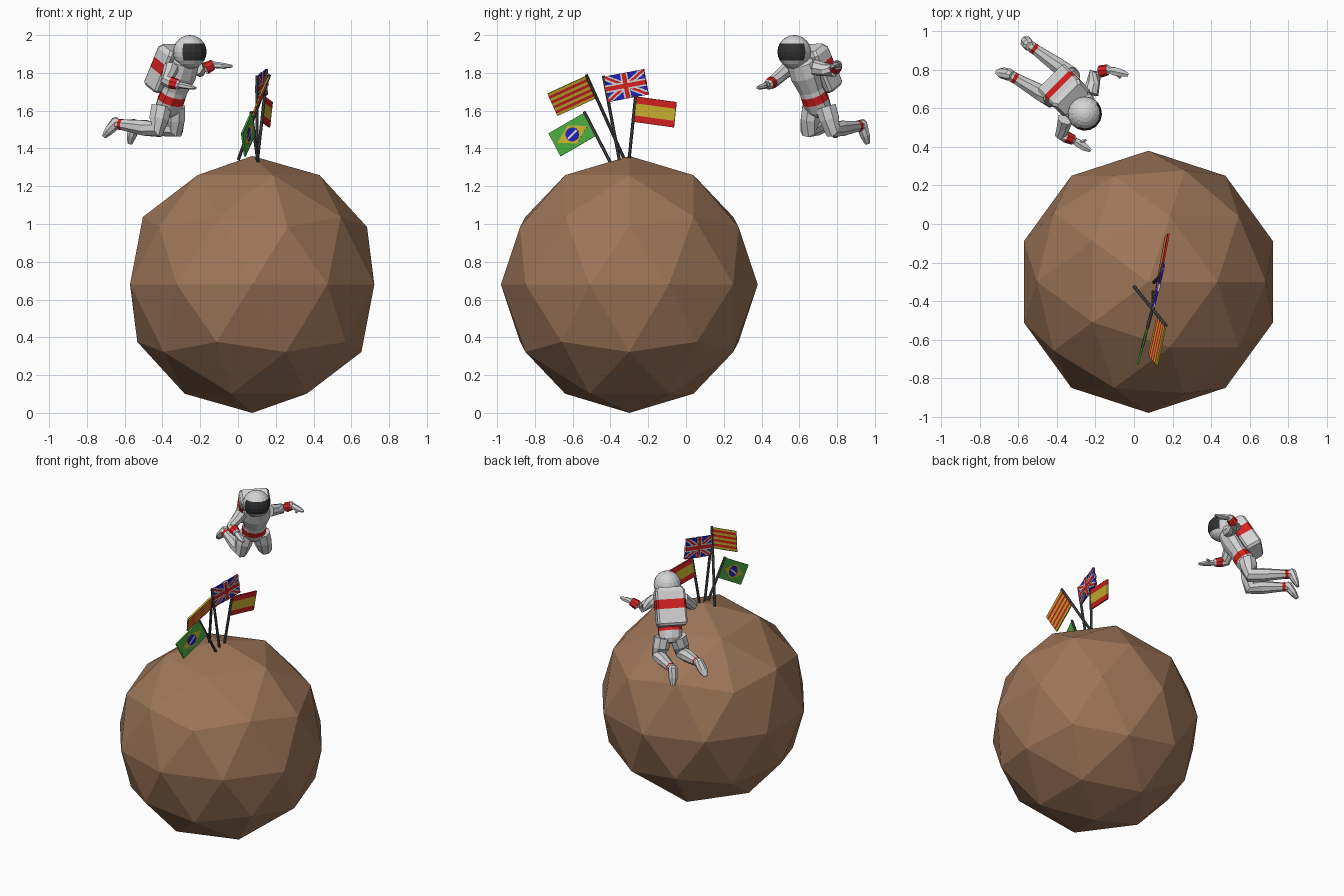
import bpy, bmesh, math
from mathutils import Vector as V, Matrix

if "Cube" in bpy.data.objects:
    bpy.data.objects.remove(bpy.data.objects["Cube"])

# ---------- materials ----------
COLORS = {
    "rock brown": (0.34, 0.18, 0.10), "suit white": (0.66, 0.66, 0.66),
    "visor black": (0.03, 0.03, 0.03), "red": (0.68, 0.015, 0.015),
    "yellow": (0.62, 0.46, 0.03), "green": (0.07, 0.42, 0.05),
    "blue": (0.015, 0.015, 0.52), "pole grey": (0.085, 0.085, 0.09),
}
MAT = {}
for n, c in COLORS.items():
    MAT[n] = bpy.data.materials.new(n)
    MAT[n].diffuse_color = (*c, 1)


def finish(name, bm, *mats):
    bmesh.ops.recalc_face_normals(bm, faces=bm.faces)
    me = bpy.data.meshes.new(name)
    bm.to_mesh(me)
    bm.free()
    for m in mats:
        me.materials.append(MAT[m])
    ob = bpy.data.objects.new(name, me)
    bpy.context.collection.objects.link(ob)
    return ob


def loft(name, rings, red=(), mats=("suit white", "red")):
    """Skin a list of point rings; segments listed in red take material 1."""
    bm = bmesh.new()
    vs = [[bm.verts.new(p) for p in r] for r in rings]
    n = len(vs[0])
    for i in range(len(vs) - 1):
        for j in range(n):
            k = (j + 1) % n
            f = bm.faces.new((vs[i][j], vs[i][k], vs[i + 1][k], vs[i + 1][j]))
            f.material_index = 1 if i in red else 0
    bm.faces.new(vs[0])
    bm.faces.new(vs[-1])
    return finish(name, bm, *mats)


# ---------- body frame: leaning forward, facing +x -y ----------
L = V((1, 1, 0)).normalized()
U = V((0.35, -0.36, 0.86)).normalized()
L = (L - U * L.dot(U)).normalized()
F = L.cross(U)
O = V((-0.30, 0.63, 1.79))


def tube(name, path, red=(), sides=8, mats=("suit white", "red")):
    """path: (point, radius, flattening) along a limb."""
    pts = [V(p[0]) for p in path]
    rings = []
    for i, p in enumerate(pts):
        t = (pts[min(i + 1, len(pts) - 1)] - pts[max(i - 1, 0)]).normalized()
        ref = L if abs(t.dot(L)) < 0.85 else U
        a = (ref - t * ref.dot(t)).normalized()
        b = t.cross(a)
        r = path[i][1]
        fl = path[i][2] if len(path[i]) > 2 else 1
        rings.append([p + a * r * math.cos(q) + b * r * fl * math.sin(q)
                      for q in [2 * math.pi * (j + 0.5) / sides for j in range(sides)]])
    return loft(name, rings, red, mats)


# ---------- planet ----------
bm = bmesh.new()
bmesh.ops.create_icosphere(bm, subdivisions=2, radius=0.68,
                           matrix=Matrix.Translation((0.075, -0.30, 0.68)))
finish("planet", bm, "rock brown")

# ---------- helmet with visor ----------
bm = bmesh.new()
ang = math.radians(-37)
bmesh.ops.create_uvsphere(bm, u_segments=16, v_segments=12, radius=0.089,
                          matrix=Matrix.Rotation(ang + math.radians(11.25), 4, 'Z'))
face_dir = V((math.cos(ang), math.sin(ang)))
for f in bm.faces:
    c = f.calc_center_median().normalized()
    if abs(c.z) < 0.5 and c.xy.normalized().dot(face_dir) > math.cos(math.radians(75)):
        f.material_index = 1
bmesh.ops.translate(bm, verts=bm.verts, vec=(-0.255, 0.573, 1.911))
finish("helmet", bm, "suit white", "visor black")

# ---------- torso with belt ----------
SECT = [(0.095, .04, .04), (0.075, .088, .055), (0, .093, .07), (-.09, .075, .06),
        (-.115, .078, .063), (-.16, .081, .065), (-.21, .075, .06), (-.24, .04, .04)]
loft("torso", [[O + U * w + L * a * math.cos(q) + F * b * math.sin(q)
                for q in [math.pi * (j + 0.5) / 5 for j in range(10)]]
               for w, a, b in SECT], red=(4,))

# ---------- backpack with red band ----------
PC = V((-0.362, 0.692, 1.825))
PACK = [(-.125, .085, .045), (-.11, .097, .056), (-.015, .097, .056),
        (.045, .097, .056), (.10, .097, .056), (.125, .083, .042)]
CH = 0.012
loft("backpack", [[PC + U * w + L * x + F * y for x, y in (
    (a, b - CH), (a - CH, b), (CH - a, b), (-a, b - CH),
    (-a, CH - b), (CH - a, -b), (a - CH, -b), (a, CH - b))]
    for w, a, b in PACK], red=(2,))


# ---------- arms, hands ----------
def arm(side, shoulder, elbow, wrist, tip, thumb):
    s, e, w, t = map(V, (shoulder, elbow, wrist, tip))
    d = (t - w).normalized()
    tube(side + "_arm", [(s, .042), (s.lerp(e, .5), .036), (e, .033),
                         (e.lerp(w, .4), .033), (w, .028), (w + d * .012, .02)], red=(3,))
    tube(side + "_hand", [(w, .016), (w + d * .03, .024, .7), (w.lerp(t, .65), .023, .6),
                          (t, .010, .7)], sides=6)
    b = w + d * .03
    tube(side + "_thumb", [(b, .011), (b + V(thumb), .007)], sides=6)


arm("left", (-.225, .675, 1.83), (-.20, .785, 1.81), (-.135, .80, 1.842),
    (-.03, .775, 1.835), (.035, -.035, -.015))
arm("right", (-.355, .545, 1.825), (-.378, .465, 1.755), (-.318, .437, 1.738),
    (-.225, .38, 1.72), (.045, .015, .005))


# ---------- legs, boots ----------
def leg(side, hip, knee, ankle, toe):
    h, k, a, t = map(V, (hip, knee, ankle, toe))
    tube(side + "_leg", [(h, .058), (h.lerp(k, .55), .056), (k, .047),
                         (k.lerp(a, .3), .044), (k.lerp(a, .86), .030),
                         (k.lerp(a, .94), .031), (a, .029)], red=(4,))
    d = (t - a).normalized()
    heel = a + (a - k).normalized() * .012
    tube(side + "_boot", [(heel - d * .028, .022), (heel - d * .01, .032),
                          (heel.lerp(t, .55), .031, .75), (t, .016, .7)])


leg("right", (-.405, .67, 1.62), (-.43, .65, 1.50), (-.64, .77, 1.53), (-.71, .79, 1.462))
leg("left", (-.335, .74, 1.62), (-.33, .775, 1.50), (-.54, .925, 1.52), (-.572, .96, 1.425))


# ---------- flags ----------
def rect(u0, v0, u1, v1):
    return [(u0, v0), (u1, v0), (u1, v1), (u0, v1)]


def flag(name, base, top, fly, height, shapes):
    """shapes: (material, outline in 0..1 flag space, layer)."""
    base, top, fly = V(base), V(top), V(fly)
    d = (base - top).normalized()
    tube(name + "_pole", [(base + d * .01, .009), (top - d * .005, .009)],
         sides=8, mats=("pole grey",))
    nrm = fly.cross(d).normalized()
    bm = bmesh.new()
    mats = []
    for m, outline, layer in shapes:
        if m not in mats:
            mats.append(m)
        half = nrm * (.005 + .0012 * layer)
        p = [top + fly * u + d * height * v for u, v in outline]
        lo = [bm.verts.new(q - half) for q in p]
        hi = [bm.verts.new(q + half) for q in p]
        fs = [bm.faces.new(lo), bm.faces.new(hi)]
        for i in range(len(p)):
            j = (i + 1) % len(p)
            fs.append(bm.faces.new((lo[i], lo[j], hi[j], hi[i])))
        for f in fs:
            f.material_index = mats.index(m)
    finish(name, bm, *mats)


# flag with crosses
def diagonal(a, b, flip):
    pts = [(0, 0), (a, 0), (1, 1 - b), (1, 1), (1 - a, 1), (0, b)]
    return [(1 - u, v) for u, v in pts] if flip else pts


cross = [("blue", rect(0, 0, 1, 1), 0)]
for i, flip in enumerate((False, True)):
    cross.append(("suit white", diagonal(.11, .16, flip), 1 + .3 * i))
    cross.append(("red", diagonal(.045, .065, flip), 2 + .3 * i))
for m, a, b, lay in (("suit white", .09, .15, 3), ("red", .05, .085, 4)):
    cross.append((m, rect(.5 - a, 0, .5 + a, 1), lay))
    cross.append((m, rect(0, .5 - b, 1, .5 + b), lay + .3))
flag("crossed_flag", (.10, -.355, 1.35), (.10, -.436, 1.78), (.052, .213, .04), .137, cross)

# flag with nine stripes
stripes = [("red" if i % 2 else "yellow", rect(0, i / 9, 1, (i + 1) / 9), 0) for i in range(9)]
flag("striped_flag", (.005, -.33, 1.35), (.165, -.526, 1.785), (-.045, -.207, -.095), .135, stripes)

# flag with three bands
bands = [("red", rect(0, 0, 1, .26), 0), ("yellow", rect(0, .26, 1, .74), 0),
         ("red", rect(0, .74, 1, 1), 0)]
flag("banded_flag", (.105, -.30, 1.355), (.14, -.267, 1.675), (.04, .217, -.03), .135, bands)

# flag with diamond and disc
disc = [(.5 + .165 * math.cos(q), .5 + .27 * math.sin(q))
        for q in [math.pi * i / 8 for i in range(16)]]
diamond = [("green", rect(0, 0, 1, 1), 0),
           ("yellow", [(.09, .5), (.5, .11), (.91, .5), (.5, .89)], 1),
           ("blue", disc, 2),
           ("suit white", [(.36, .40), (.64, .52), (.63, .60), (.35, .48)], 3)]
flag("diamond_flag", (.105, -.405, 1.335), (.07, -.537, 1.59), (-.05, -.19, -.11), .138, diamond)

for m in bpy.data.materials:
    if m.users and not m.is_grease_pencil:
        m.use_nodes = True
        m.node_tree.nodes["Principled BSDF"].inputs["Base Color"].default_value = m.diffuse_color
